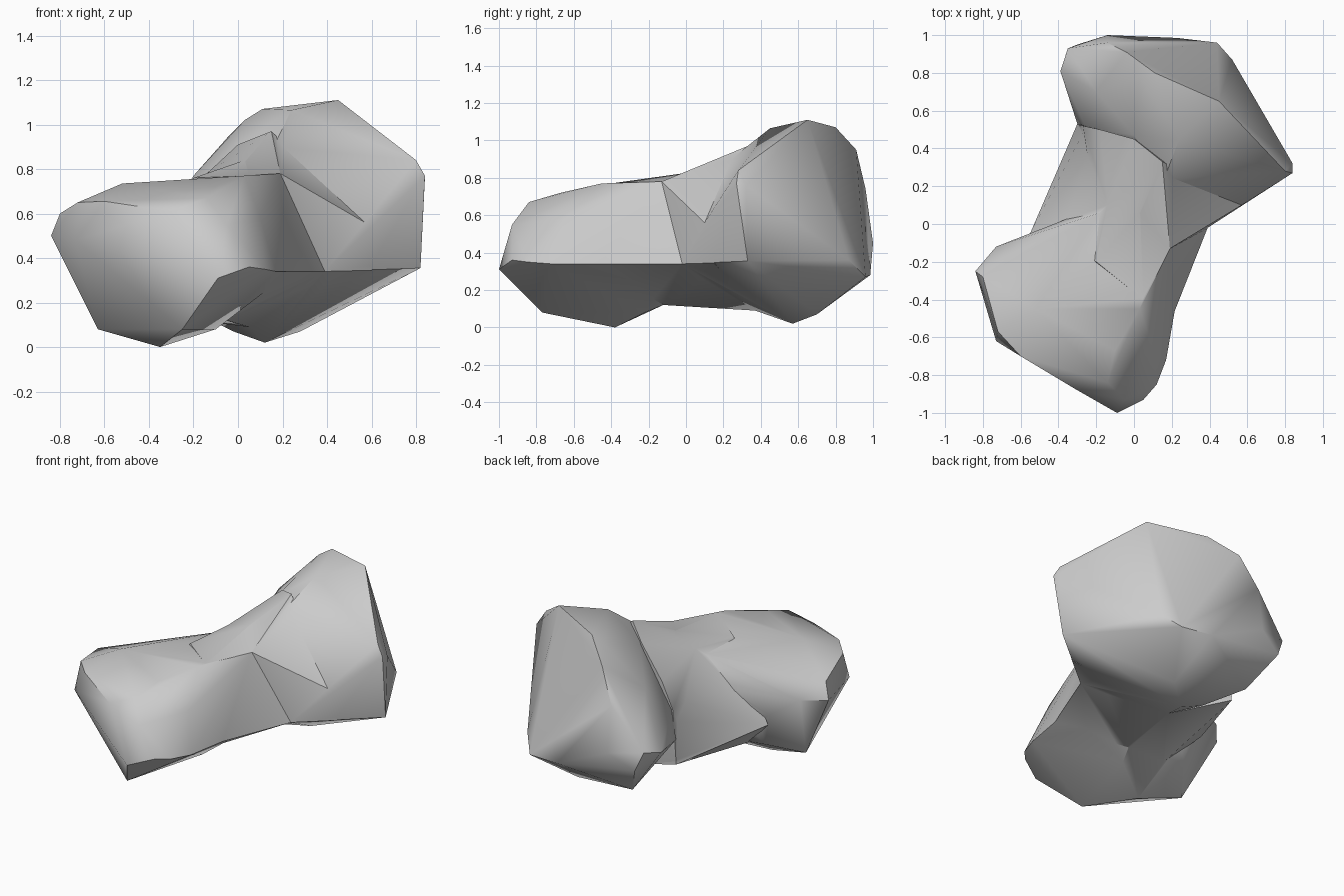
import bpy, bmesh, math


def hull(name, points):
    """Convex chunk spanned by a few corner points."""
    bm = bmesh.new()
    for p in points:
        bm.verts.new(p)
    bmesh.ops.convex_hull(bm, input=bm.verts[:])
    inner = [v for v in bm.verts if not v.link_faces]
    bmesh.ops.delete(bm, geom=inner, context='VERTS')
    bmesh.ops.recalc_face_normals(bm, faces=bm.faces[:])
    me = bpy.data.meshes.new(name)
    bm.to_mesh(me)
    bm.free()
    ob = bpy.data.objects.new(name, me)
    bpy.context.collection.objects.link(ob)
    return ob


# front knob with the slanted flat end
front = hull("bone_rock", [
    (-.09, -1.0, .31), (-.30, -.88, .61), (-.60, -.70, .655), (-.72, -.57, .65),
    (-.84, -.25, .50), (-.63, -.32, .08), (-.73, -.62, .48), (-.25, -.77, .08),
    (-.35, -.38, 0), (-.05, -.93, .55), (.05, -.93, .36), (.12, -.85, .35),
    (.17, -.72, .34), (.20, -.50, .34), (.24, -.32, .34), (-.80, -.28, .60),
    (-.52, -.45, .735), (-.14, -.84, .67), (-.10, -.67, .72), (.03, -.45, .77),
    (-.73, -.12, .52), (-.55, -.06, .40), (-.52, -.14, .62), (-.18, .06, .74),
    (-.22, .08, .55), (.19, -.13, .78), (-.10, -.22, .08), (-.48, -.12, .17),
    (-.05, -.10, .13), (.10, -.65, .58)])

# waist behind the front knob
waist = hull("waist", [
    (.20, -.50, .34), (.39, -.02, .34), (.19, -.13, .78), (.05, -.40, .77),
    (-.20, -.20, .76), (-.14, .10, .78), (.03, .10, .84), (-.55, -.05, .34),
    (-.30, .53, .24), (-.21, .12, .54), (-.05, -.12, .12), (-.35, -.15, .14),
    (.05, .37, .09), (-.26, .50, .50)])

# neck flaring into the back knob
neck = hull("neck", [
    (.39, -.02, .34), (.19, -.13, .78), (.57, .10, .56), (.03, .05, .83),
    (.12, .22, .90), (-.14, .10, .78), (-.21, .12, .54), (.60, .15, .345),
    (.05, .37, .09), (.05, .05, .20), (-.30, .53, .26), (-.27, .52, .58),
    (-.18, .50, .73), (.00, .45, .91), (.15, .33, .97)])

# back knob with the broad raised end
back = hull("back_knob", [
    (.82, .33, .355), (.84, .27, .77), (.84, .32, .76), (.80, .28, .84),
    (.57, .10, .56), (.39, -.02, .34), (.45, .65, 1.11), (.24, .45, 1.065),
    (.11, .80, 1.07), (.03, .78, 1.02), (-.04, .91, .95), (-.14, .96, .74),
    (-.14, 1.0, .45), (-.35, .93, .48), (-.39, .81, .45), (-.30, .53, .40),
    (-.20, .70, .77), (.12, .57, .02), (.28, .70, .07), (-.02, .60, .07),
    (.57, .58, .88), (.52, .87, .36), (.44, .96, .27), (.23, .985, .28),
    (.05, .37, .09), (-.18, .80, .15), (.16, .24, .90), (-.30, .95, .36),
    (.00, .47, .91), (-.26, .52, .58)])

# fuse the chunks into one body
bpy.context.view_layer.objects.active = front
for part in (waist, neck, back):
    mod = front.modifiers.new("fuse", 'BOOLEAN')
    mod.operation = 'UNION'
    mod.solver = 'EXACT'
    mod.object = part
    bpy.ops.object.modifier_apply(modifier=mod.name)
    bpy.data.objects.remove(part)

# soft shading, crisp facets
bpy.ops.object.select_all(action='DESELECT')
front.select_set(True)
bpy.context.view_layer.objects.active = front
bpy.ops.object.shade_smooth_by_angle(angle=math.radians(38))
